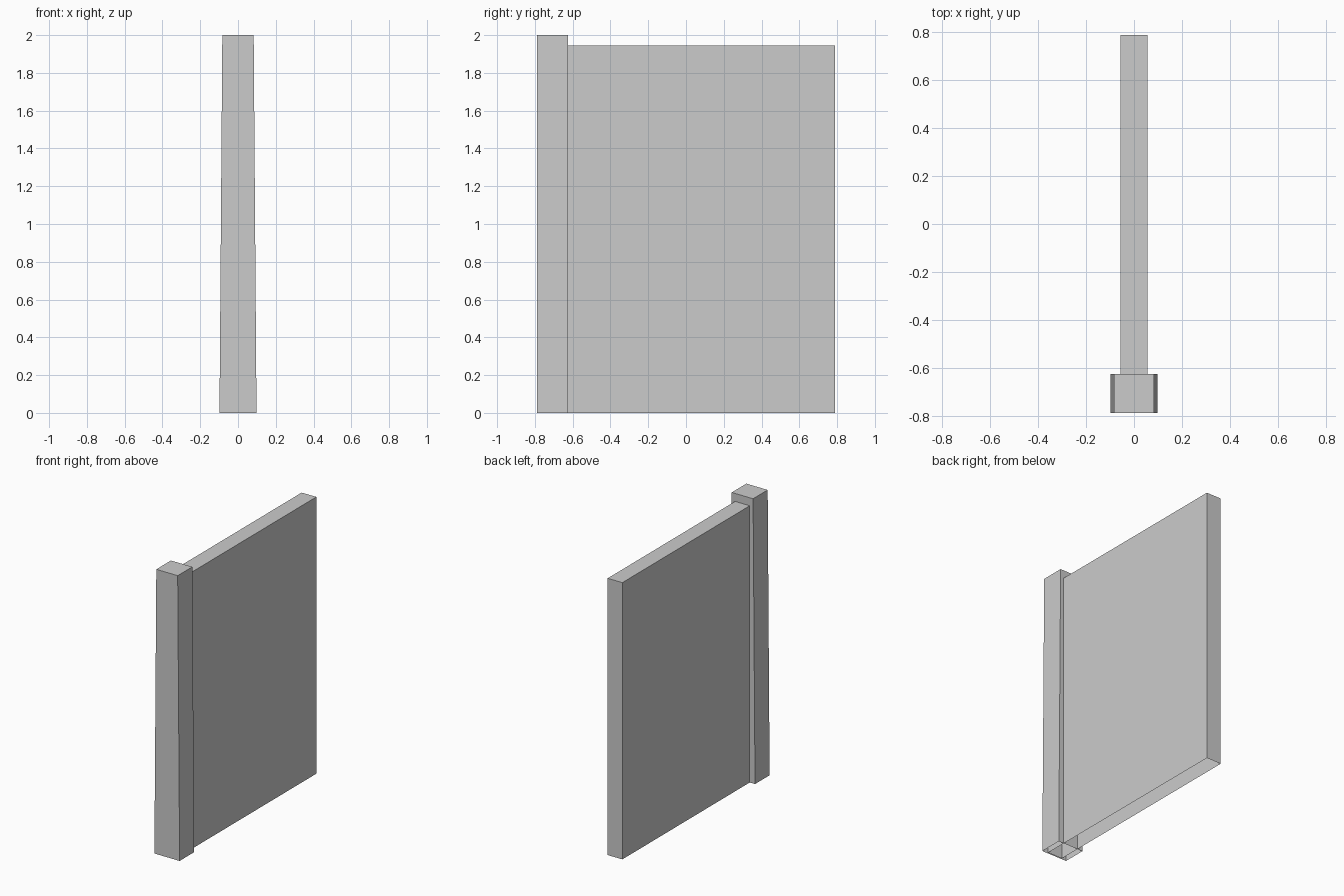
import bpy, bmesh

if "Cube" in bpy.data.objects:
    bpy.data.objects.remove(bpy.data.objects["Cube"])


def open_box(name, half_bottom, half_top, y0, y1, height):
    """Box standing on the ground, without a bottom face, tapering in x."""
    bm = bmesh.new()
    bmesh.ops.create_cube(bm, size=1)
    for v in bm.verts:
        top = v.co.z > 0
        half = half_top if top else half_bottom
        v.co.x = half if v.co.x > 0 else -half
        v.co.y = y1 if v.co.y > 0 else y0
        v.co.z = height if top else 0
    bm.normal_update()
    under = [f for f in bm.faces if f.normal.z < -0.9]
    bmesh.ops.delete(bm, geom=under, context='FACES_ONLY')
    mesh = bpy.data.meshes.new(name)
    bm.to_mesh(mesh)
    bm.free()
    obj = bpy.data.objects.new(name, mesh)
    bpy.context.collection.objects.link(obj)
    return obj


# Tapered end post
open_box("end_post", 0.098, 0.083, -0.788, -0.626, 2.0)

# Straight wall slab, running into the post
open_box("wall_panel", 0.057, 0.057, -0.78, 0.788, 1.944)
